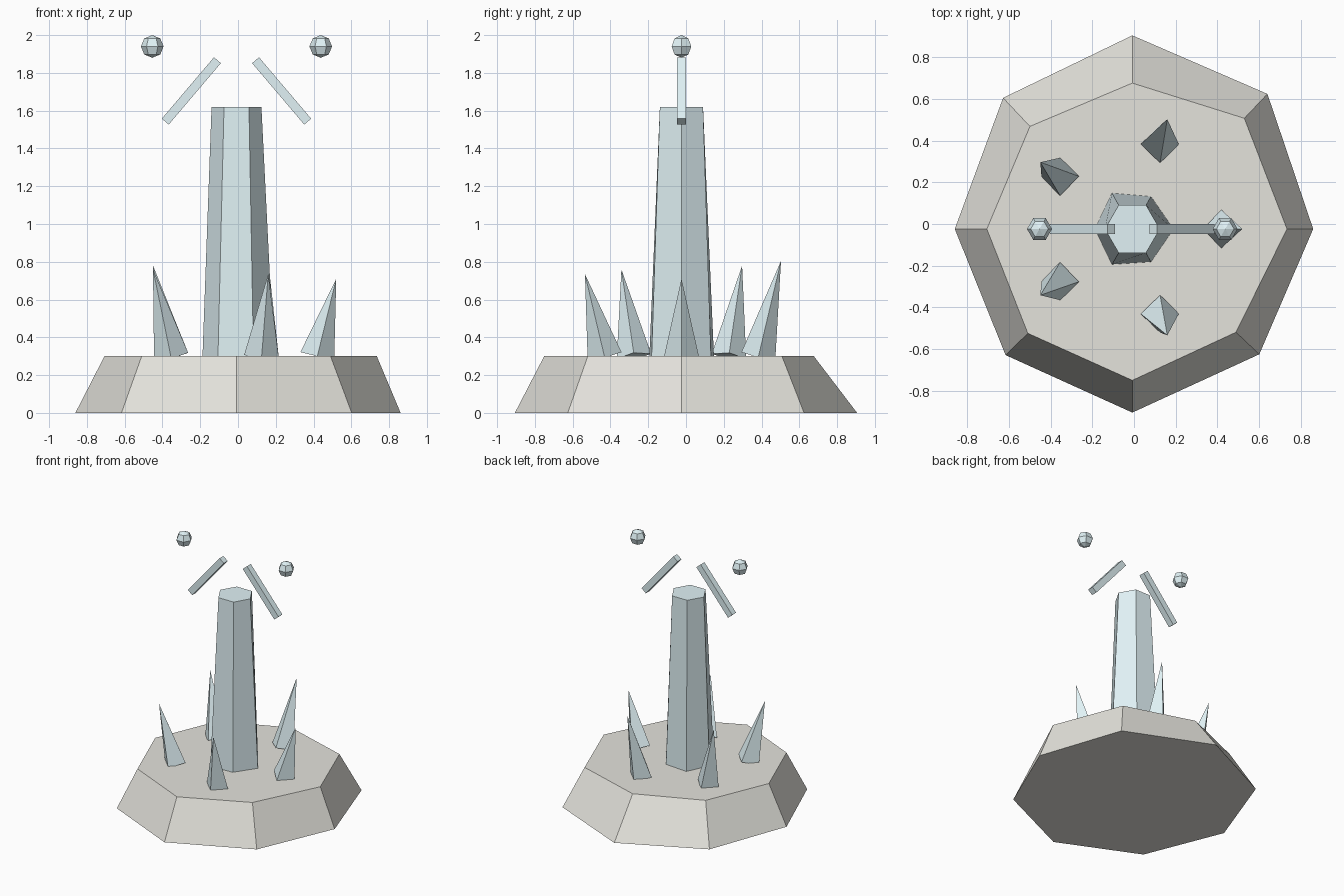
import bpy, bmesh, math
from mathutils import Vector

if "Cube" in bpy.data.objects:
    bpy.data.objects.remove(bpy.data.objects["Cube"])

CX, CY = -0.008, -0.024  # shared axis of the column, beams and gems


def material(name, color):
    m = bpy.data.materials.new(name)
    m.diffuse_color = color
    m.use_nodes = True
    m.node_tree.nodes["Principled BSDF"].inputs["Base Color"].default_value = m.diffuse_color
    return m


stone = material("stone", (0.78, 0.77, 0.72, 1))
ice = material("ice", (0.75, 0.89, 0.92, 1))


def loft(name, rings, mat):
    """Join rings of points; a one-point ring makes a tip, others are capped."""
    bm = bmesh.new()
    loops = [[bm.verts.new(p) for p in ring] for ring in rings]
    n = max(len(r) for r in loops)
    for a, b in zip(loops, loops[1:]):
        for i in range(n):
            j = (i + 1) % n
            if len(a) == 1:
                bm.faces.new((a[0], b[j], b[i]))
            elif len(b) == 1:
                bm.faces.new((a[i], a[j], b[0]))
            else:
                bm.faces.new((a[i], a[j], b[j], b[i]))
    for ring in (loops[0], loops[-1]):
        if len(ring) > 1:
            bm.faces.new(ring)
    bmesh.ops.recalc_face_normals(bm, faces=bm.faces)
    mesh = bpy.data.meshes.new(name)
    bm.to_mesh(mesh)
    bm.free()
    mesh.materials.append(mat)
    obj = bpy.data.objects.new(name, mesh)
    bpy.context.collection.objects.link(obj)
    return obj


def at_z(points, z):
    return [(x, y, z) for x, y in points]


def circle(n, r, z=0.0):
    return [Vector((r * math.cos(math.tau * i / n), r * math.sin(math.tau * i / n), z))
            for i in range(n)]


# Uneven eight-sided rock base
bottom = [(0.861, CY), (0.641, 0.625), (CX, 0.906), (-0.629, 0.606),
          (-0.861, CY), (-0.617, -0.63), (CX, -0.906), (0.602, -0.626)]
top = [(0.735, CY), (0.53, 0.508), (CX, 0.677), (-0.5, 0.469),
       (-0.707, CY), (-0.51, -0.525), (CX, -0.751), (0.49, -0.52)]
loft("rock_base", [at_z(bottom, 0), at_z(top, 0.3)], stone)

# Tapered six-sided column with a slightly irregular foot
foot = [(0.19, CY), (0.082, 0.132), (-0.106, 0.148),
        (-0.188, CY), (-0.106, -0.194), (0.082, -0.182)]
head = [(p.x + CX, p.y + CY) for p in circle(6, 0.132)]
loft("column", [at_z(foot, 0.298), at_z(head, 1.62)], ice)

# Five outward-leaning ice spikes: tip positions
tips = [(0.52, CY, 0.71), (0.16, 0.503, 0.805), (-0.45, 0.297, 0.78),
        (-0.45, -0.342, 0.76), (0.16, -0.535, 0.735)]
for i, tip in enumerate(tips):
    a = math.tau * i / 5
    centre = Vector((CX + 0.428 * math.cos(a), CY + 0.428 * math.sin(a), 0.3))
    lean = Vector((0, 0, 1)).rotation_difference(Vector(tip) - centre)
    ring = [centre + lean @ p for p in circle(4, 0.092)]
    loft(f"spike_{i + 1}", [ring, [tip]], ice)

# Floating slanted beams and faceted gems, mirrored left and right
R = 0.06
for side, label in ((-1, "left"), (1, "right")):
    low = Vector((CX + side * 0.377, CY, 1.542))
    high = Vector((CX + side * 0.101, CY, 1.867))
    d = (high - low).normalized()
    u, v = Vector((0, 0.024, 0)), Vector((d.z, 0, -d.x)) * 0.024
    square = [u + v, u - v, -u - v, -u + v]
    loft(f"{label}_beam", [[e + s for s in square] for e in (low, high)], ice)

    c = Vector((CX + side * 0.446, CY, 1.94))
    k = R * math.sqrt(0.5)
    rings = [[Vector((0, 0, -R))], circle(6, k, -k), circle(6, R),
             circle(6, k, k), [Vector((0, 0, R))]]
    loft(f"{label}_gem", [[c + p for p in ring] for ring in rings], ice)
